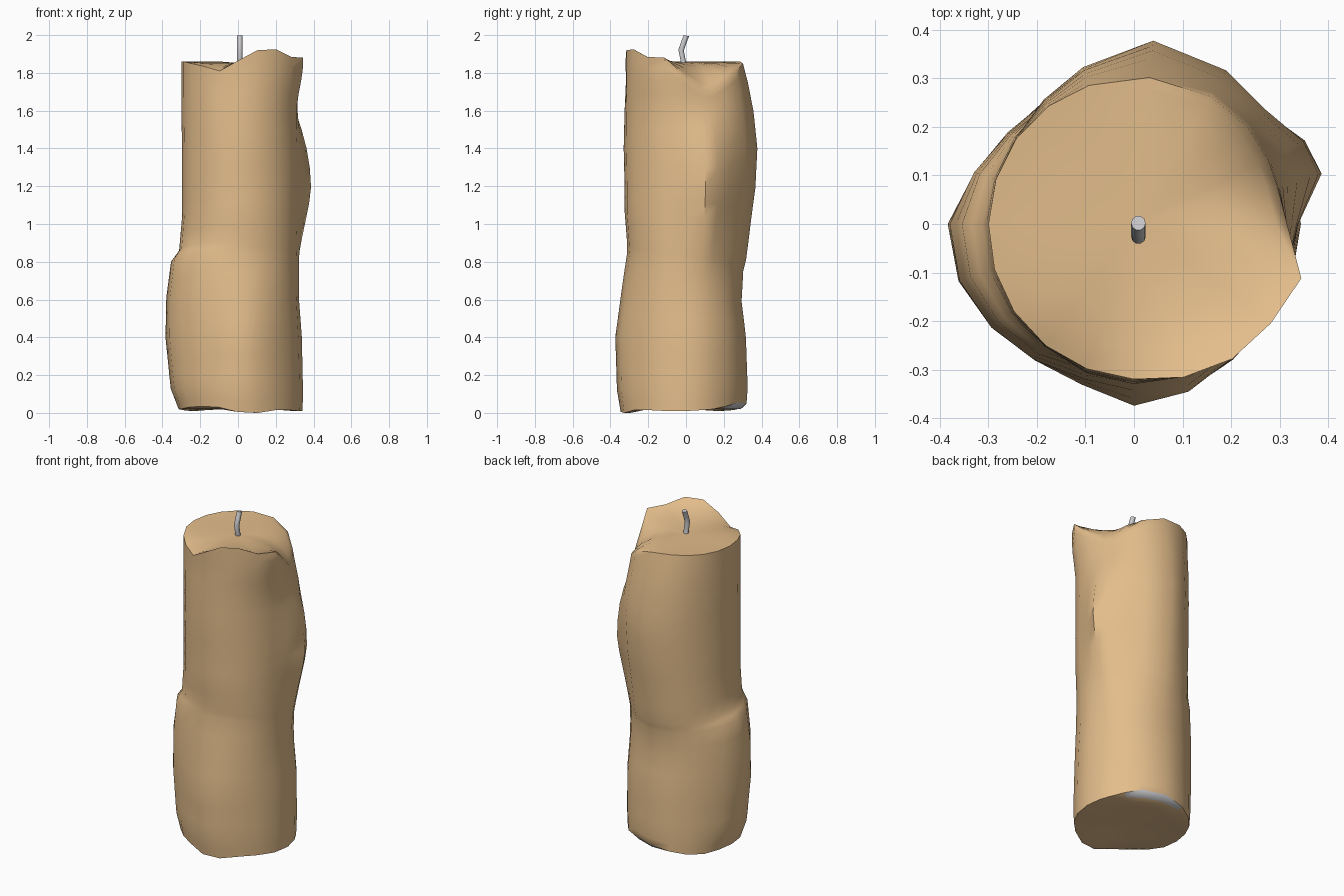
import bpy, bmesh, math

if "Cube" in bpy.data.objects:
    bpy.data.objects.remove(bpy.data.objects["Cube"])

SIDES = 20
# Direction of each wax side in degrees, tightened around the drip ridge
ANGLES = [i * 360 / SIDES for i in range(SIDES)]
for i, shift in ((1, -3), (2, -10), (3, -13), (4, -13), (5, -6)):
    ANGLES[i] += shift


def material(name, rgb):
    m = bpy.data.materials.new(name)
    m.diffuse_color = (*rgb, 1)
    m.use_nodes = True
    m.node_tree.nodes["Principled BSDF"].inputs["Base Color"].default_value = m.diffuse_color
    return m


wax = material("tan wax", (0.77, 0.51, 0.26))
grey = material("pale grey", (0.60, 0.60, 0.62))

# Wax outline: height, then radius at 0, 45, 90 ... 315 degrees
PROFILE = [
    (0.00, .342, .322, .322, .312, .315, .325, .347, .338),
    (0.12, .344, .328, .328, .315, .357, .345, .368, .342),
    (0.40, .338, .328, .318, .315, .386, .360, .378, .336),
    (0.62, .322, .312, .295, .310, .381, .358, .345, .328),
    (0.82, .322, .305, .305, .307, .355, .340, .312, .322),
    (0.88, .324, .312, .320, .306, .312, .315, .313, .325),
    (1.05, .328, .330, .345, .306, .296, .308, .325, .330),
    (1.20, .333, .350, .368, .306, .296, .308, .325, .330),
    (1.40, .332, .360, .378, .306, .296, .308, .330, .330),
    (1.60, .315, .342, .358, .306, .300, .308, .325, .332),
    (1.75, .308, .322, .330, .304, .300, .308, .318, .345),
    (1.86, .308, .308, .303, .300, .300, .308, .320, .345),
]
# Uneven top and bottom edges, one height per side
RIM = [1.78, 1.71, 1.70, 1.75, 1.81, 1.85, 1.86, 1.86, 1.86, 1.86,
       1.86, 1.86, 1.85, 1.835, 1.81, 1.865, 1.92, 1.925, 1.885, 1.88]
FOOT = [.01, .015, .02, .035, .055, .05, .03, .015, .01, .015,
        .02, .02, .03, .035, .03, .005, 0, .015, .015, .01]
# Ridges and dents: amount, direction, width, height, tallness
BUMPS = [
    (.070, 19, 12, 1.2, .27),    # drip ridge on the right
    (.040, 342, 14, 1.84, .17),  # flared lip at the front right
    (-.028, 247, 16, .35, .35),  # flat stretch low on the front left
    (-.016, 160, 14, .4, .35),   # flat stretch low on the back left
    (-.014, 107, 12, 1.3, .35),  # flat stretch high on the back
]


def cubic(p0, p1, p2, p3, t):
    return p1 + .5 * t * (p2 - p0 + t * (2 * p0 - 5 * p1 + 4 * p2 - p3
                                         + t * (3 * (p1 - p2) + p3 - p0)))


def radius(z, i):
    k = max(j for j in range(len(PROFILE) - 1) if PROFILE[j][0] <= z)
    lo, hi = PROFILE[k], PROFILE[k + 1]
    f = (z - lo[0]) / (hi[0] - lo[0])
    ring = [a + (b - a) * f for a, b in zip(lo[1:], hi[1:])]
    pos = ANGLES[i] / 45
    j = int(pos)
    r = cubic(*[ring[(j + d) % 8] for d in (-1, 0, 1, 2)], pos - j)
    for amount, deg, width, z0, tall in BUMPS:
        d = (ANGLES[i] - deg + 180) % 360 - 180
        r += amount * math.exp(-(d / width) ** 2 - ((z - z0) / tall) ** 2)
    return r


def height(z, i):
    if z > 1.5:
        return 1.5 + (z - 1.5) * (RIM[i] - 1.5) / .36
    if z < .2:
        return z + FOOT[i] * (1 - z / .2)
    # slumped seam runs lower toward the back
    a = math.radians(ANGLES[i])
    return z - (.05 * math.sin(a) + .02) * math.exp(-((z - .85) / .25) ** 2)


def loft(name, rings, ends, mats):
    bm = bmesh.new()
    loops = [[bm.verts.new(p) for p in r] for r in rings]
    n = len(rings[0])
    for a, b in zip(loops, loops[1:]):
        for i in range(n):
            j = (i + 1) % n
            bm.faces.new((a[i], a[j], b[j], b[i]))
    for loop, end in ((loops[0], ends[0]), (loops[-1], ends[1])):
        c = bm.verts.new(end)
        for i in range(n):
            bm.faces.new((loop[i], loop[(i + 1) % n], c))
    bmesh.ops.recalc_face_normals(bm, faces=bm.faces)
    me = bpy.data.meshes.new(name)
    bm.to_mesh(me)
    bm.free()
    for m in mats:
        me.materials.append(m)
    ob = bpy.data.objects.new(name, me)
    bpy.context.collection.objects.link(ob)
    bpy.ops.object.select_all(action='DESELECT')
    ob.select_set(True)
    bpy.context.view_layer.objects.active = ob
    bpy.ops.object.shade_smooth_by_angle(angle=math.radians(45))
    return ob


def ring(z, scale=1, z_of=None):
    pts = []
    for i in range(SIDES):
        a, r = math.radians(ANGLES[i]), radius(z, i) * scale
        pts.append((r * math.cos(a), r * math.sin(a),
                    z_of(i) if z_of else height(z, i)))
    return pts


# Candle body: underside, walls, then a nearly level top that spills at the right
levels = [0, .05, .12, .2, .3, .4, .5, .62, .72, .82, .85, .88, .96, 1.05,
          1.12, 1.2, 1.3, 1.4, 1.5, 1.6, 1.68, 1.75, 1.81, 1.86]
POOL = 1.855
rings = [ring(0, .6, lambda i: .02),
         ring(0, .9, lambda i: min(FOOT[i], .02))]
rings += [ring(z) for z in levels]
for s, w in ((.93, .75), (.82, .45), (.6, .14), (.3, .01)):
    rings.append(ring(1.86, s, lambda i, w=w: POOL + (RIM[i] - POOL) * w))
body = loft("candle_body", rings, ((0, 0, .02), (0, 0, POOL)), (wax, grey))

# Grey sliver under the lifted back edge
for p in body.data.polygons:
    x, y, z = p.center
    if z < .06 and math.hypot(x, y) > .28 and p.normal.z < -.3 \
            and 40 < math.degrees(math.atan2(y, x)) < 115:
        p.material_index = 1

# Bent wick
path = [(-.008, 1.80), (-.014, 1.86), (-.026, 1.92), (-.012, 1.96), (.002, 1.997)]
wick = [[(.009 + .015 * math.cos(k * math.tau / 10),
          y + .015 * math.sin(k * math.tau / 10),
          z - .003 * math.sin(k * math.tau / 10)) for k in range(10)]
        for y, z in path]
loft("wick", wick, ((.009, *path[0]), (.009, *path[-1])), (grey,))
